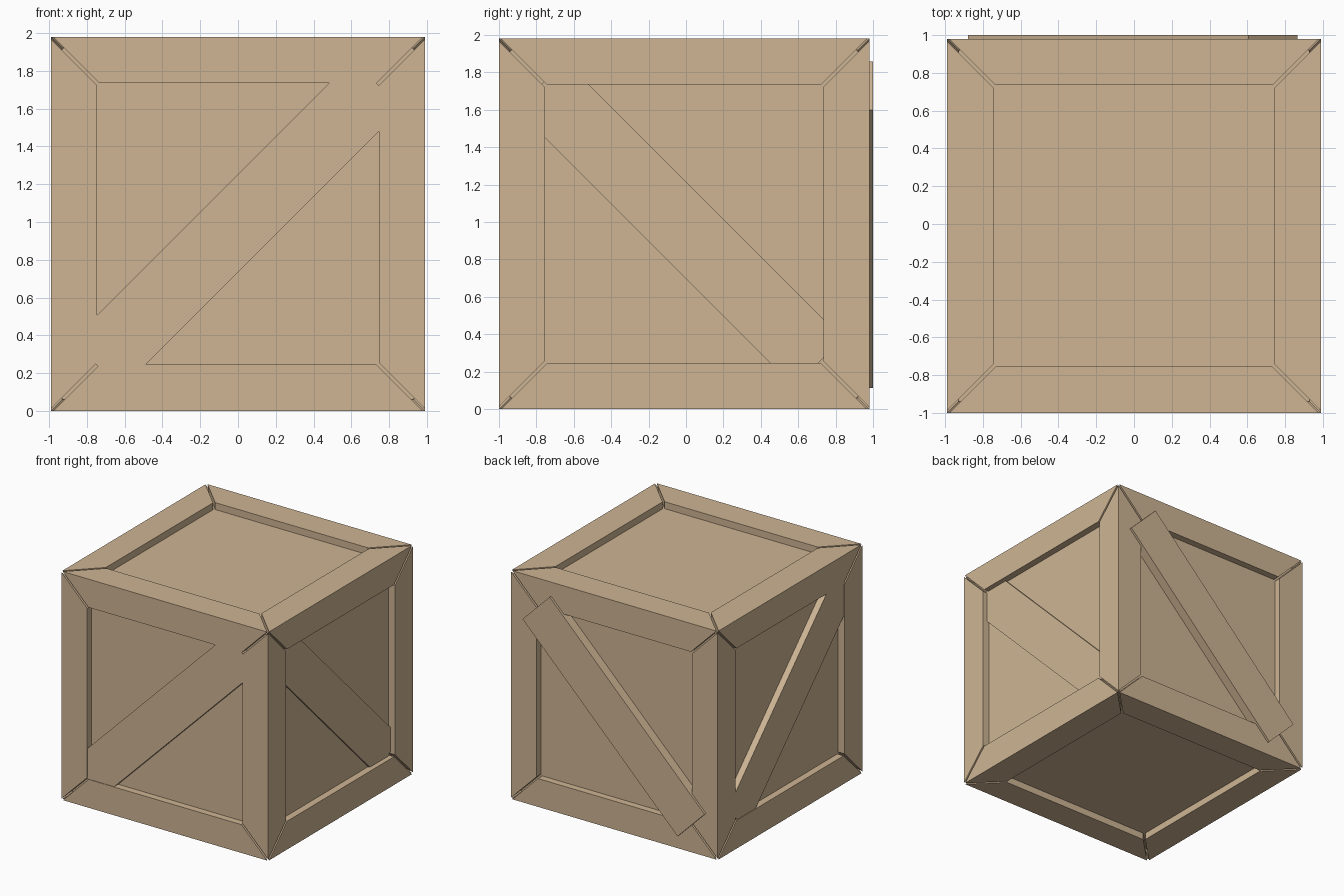
import bpy, bmesh, math
from mathutils import Vector, Matrix

if "Cube" in bpy.data.objects:
    bpy.data.objects.remove(bpy.data.objects["Cube"])

H = 0.99                       # half size of the crate
CENTRE = Vector((0, -0.01, H))
W = 0.245                      # frame board width
RECESS = 0.06                  # panel depth below the frame
GAP = 0.012                    # open mitre joint

wood = bpy.data.materials.new("tan_wood")
wood.diffuse_color = (0.62, 0.46, 0.295, 1)
wood.use_nodes = True
wood.node_tree.nodes["Principled BSDF"].inputs["Base Color"].default_value = wood.diffuse_color


def finish(name, bm):
    bmesh.ops.recalc_face_normals(bm, faces=bm.faces)
    me = bpy.data.meshes.new(name)
    bm.to_mesh(me)
    bm.free()
    me.materials.append(wood)
    ob = bpy.data.objects.new(name, me)
    bpy.context.collection.objects.link(ob)
    return ob


def box(name, centre, size, rot=Matrix.Identity(4)):
    bm = bmesh.new()
    m = Matrix.Translation(centre) @ rot @ Matrix.Diagonal((*size, 1))
    bmesh.ops.create_cube(bm, size=1, matrix=m)
    return finish(name, bm)


def beam(name, axis, s1, s2):
    """Square beam along one cube edge, both ends mitred to the corner."""
    bm = bmesh.new()
    rings = []
    for end in (-1, 1):
        ring = []
        for a, b in ((0, 0), (W, 0), (W, W), (0, W)):
            p = Vector()
            p[axis] = end * (H - max(a, b) - GAP)
            p[(axis + 1) % 3] = s1 * (H - a)
            p[(axis + 2) % 3] = s2 * (H - b)
            ring.append(bm.verts.new(p + CENTRE))
        rings.append(ring)
    for i in range(4):
        j = (i + 1) % 4
        bm.faces.new((rings[0][i], rings[0][j], rings[1][j], rings[1][i]))
    for r in rings:            # two mitre planes per end
        bm.faces.new((r[0], r[1], r[2]))
        bm.faces.new((r[0], r[2], r[3]))
    return finish(name, bm)


# recessed panels: one inner cube
side = 2 * (H - RECESS)
box("panels", CENTRE, (side, side, side))

# twelve mitred frame beams
for axis, label in enumerate("xyz"):
    for s1 in (-1, 1):
        for s2 in (-1, 1):
            beam(f"frame_beam_{label}", axis, s1, s2)

# diagonal braces on the four sides
L, BW, T = 2.1, 0.367, 0.1
ry = Matrix.Rotation(math.radians(-45), 4, 'Y')
rx = Matrix.Rotation(math.radians(-45), 4, 'X')
box("front_brace", (-0.006, -0.995 + T / 2, 0.988), (L, T, BW), ry)
box("back_brace", (-0.006, 1.0 - T / 2, 0.986), (L, T, BW), ry)
box("right_brace", (0.947 - T / 2, -0.034, 0.991), (T, L, BW), rx)
box("left_brace", (-0.985 + T / 2, -0.034, 0.991), (T, L, BW), rx)
